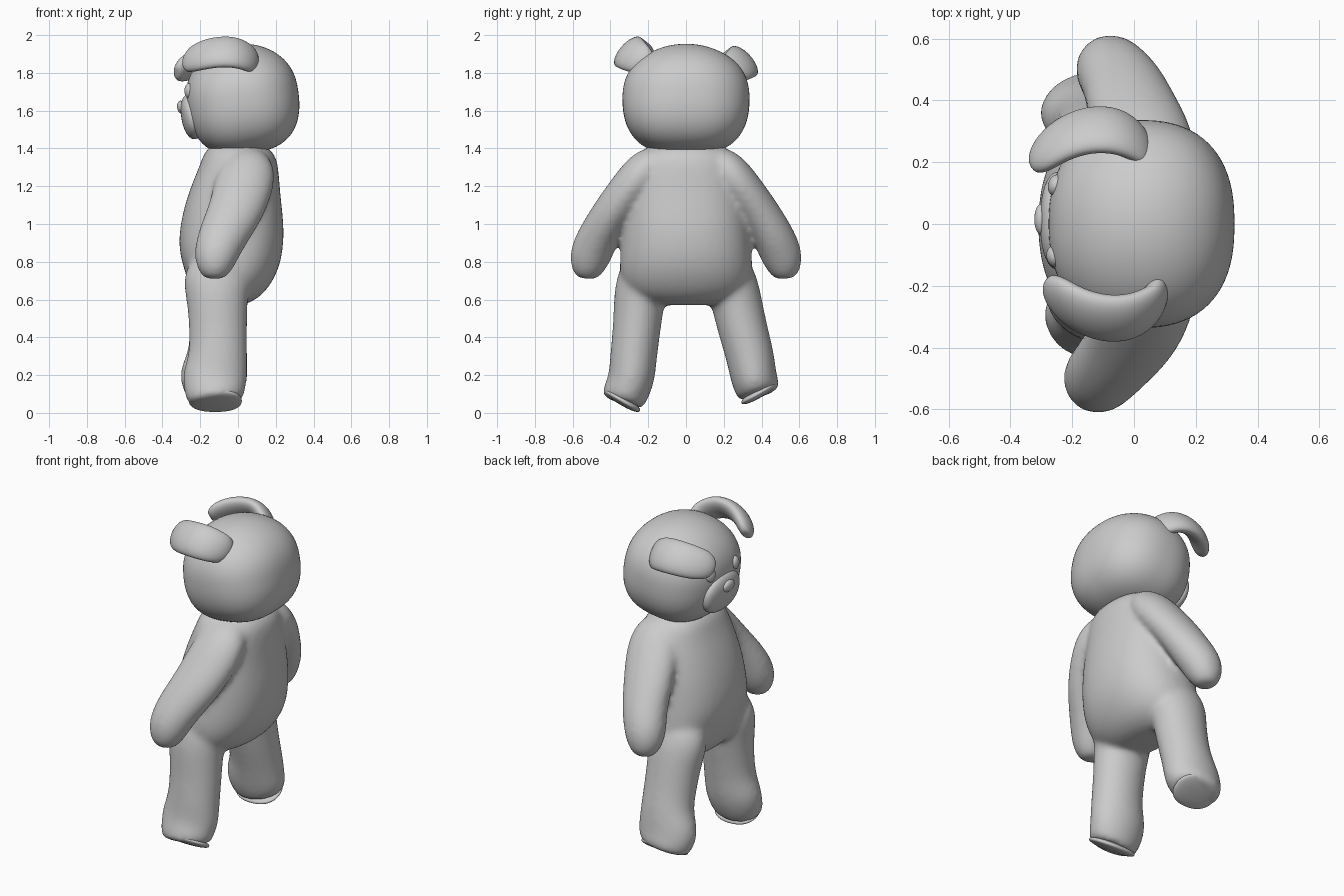
import bpy, bmesh, math
from mathutils import Vector, Matrix

if "Cube" in bpy.data.objects:
    bpy.data.objects.remove(bpy.data.objects["Cube"])

grey = bpy.data.materials.new("plush grey")
grey.use_nodes = True
colour = (0.6, 0.6, 0.6, 1)
grey.diffuse_color = colour
grey.node_tree.nodes["Principled BSDF"].inputs["Base Color"].default_value = colour


def finish(name, bm, subdiv=0):
    bmesh.ops.recalc_face_normals(bm, faces=bm.faces)
    mesh = bpy.data.meshes.new(name)
    bm.to_mesh(mesh)
    bm.free()
    mesh.materials.append(grey)
    mesh.shade_smooth()
    ob = bpy.data.objects.new(name, mesh)
    bpy.context.collection.objects.link(ob)
    if subdiv:
        ob.modifiers.new("Subdivision", "SUBSURF").levels = subdiv
        ob.modifiers["Subdivision"].render_levels = subdiv
    return ob


def loft(bm, rings, wide, sides=14, box=1.0):
    """Closed tube through (x, y, z, half width, half depth) rings; box below 1 squares it."""
    centres = [Vector(r[:3]) for r in rings]
    loops = []

    def shape(c):
        return math.copysign(abs(c) ** box, c)

    for i, (c, r) in enumerate(zip(centres, rings)):
        along = centres[min(i + 1, len(rings) - 1)] - centres[max(i - 1, 0)]
        v = along.cross(Vector(wide)).normalized()
        u = v.cross(along).normalized()
        loops.append([bm.verts.new(c + u * r[3] * shape(math.cos(t)) + v * r[4] * shape(math.sin(t)))
                      for t in (math.tau * k / sides for k in range(sides))])
    for a, b in zip(loops, loops[1:]):
        for k in range(sides):
            j = (k + 1) % sides
            bm.faces.new((a[k], a[j], b[j], b[k]))
    for loop, c in ((loops[0], centres[0]), (loops[-1], centres[-1])):
        tip = bm.verts.new(c)
        for k in range(sides):
            bm.faces.new((loop[k], loop[(k + 1) % sides], tip))


def blob(name, centre, size, power=2.0, tilt=0.0, turn=0.0, jowl=0.0):
    """Rounded ellipsoid; a higher power makes it boxier, jowl adds to that low down."""
    bm = bmesh.new()
    bmesh.ops.create_icosphere(bm, subdivisions=5, radius=1)
    for v in bm.verts:
        p = power - jowl * v.co.z
        v.co /= sum(abs(c) ** p for c in v.co) ** (1 / p)
        v.co = Vector(a * b for a, b in zip(v.co, size))
    spin = Matrix.Rotation(turn, 4, "Z") @ Matrix.Rotation(tilt, 4, "Y")
    bm.transform(Matrix.Translation(centre) @ spin)
    return finish(name, bm)


# Torso, arms and legs, fused into one soft skin
body = bmesh.new()
loft(body, [(-.11, 0, .57, .08, .17), (-.11, 0, .61, .15, .28), (-.075, 0, .69, .225, .35),
            (-.045, 0, .8, .272, .358), (-.035, 0, .92, .283, .345), (-.025, 0, 1.05, .27, .335),
            (-.01, 0, 1.18, .24, .315), (.01, 0, 1.3, .21, .29), (.015, 0, 1.39, .19, .25),
            (.02, 0, 1.44, .1, .14)],
     (1, 0, 0), 20, .88)
for side, hand_x in ((-1, -.115), (1, -.075)):
    loft(body, [(.07, side * .13, 1.38, .07, .05), (.06, side * .2, 1.31, .15, .11),
                (.03, side * .29, 1.2, .165, .11), (-.01, side * .385, 1.07, .152, .108),
                (hand_x + .04, side * .457, .95, .137, .112), (hand_x, side * .502, .85, .125, .117),
                (hand_x - .01, side * .522, .775, .105, .1), (hand_x - .01, side * .53, .71, .06, .06)],
         (1, 0, 0))
loft(body, [(-.11, -.2, .84, .12, .1), (-.115, -.23, .72, .19, .14), (-.11, -.248, .6, .165, .14),
            (-.105, -.26, .45, .158, .13), (-.105, -.278, .3, .158, .128), (-.122, -.285, .2, .178, .127),
            (-.125, -.307, .13, .17, .125), (-.122, -.334, .075, .155, .12), (-.12, -.34, .055, .14, .11)],
     (1, 0, 0))
loft(body, [(-.11, .2, .84, .12, .1), (-.115, .235, .72, .19, .14), (-.11, .265, .6, .165, .14),
            (-.105, .298, .45, .158, .135), (-.105, .335, .32, .158, .132), (-.125, .352, .225, .185, .128),
            (-.13, .366, .16, .182, .125), (-.128, .385, .115, .16, .12), (-.125, .391, .095, .14, .11)],
     (1, 0, 0))
skin = finish("body", body, 2)
remesh = skin.modifiers.new("Fuse", "REMESH")
remesh.mode = "VOXEL"
remesh.voxel_size = .015
remesh.use_smooth_shade = True
soften = skin.modifiers.new("Soften", "SMOOTH")
soften.factor = .5
soften.iterations = 14

# Sole pads
for name, centre, lean in (("right_sole", (-.12, -.336, .064), -.53), ("left_sole", (-.125, .386, .104), .52)):
    pad = blob(name, (0, 0, 0), (.14, .106, .024), 2.3)
    pad.data.transform(Matrix.Translation(centre) @ Matrix.Rotation(lean, 4, "X"))

# Head and face
blob("head", (.024, 0, 1.662), (.298, .336, .291), 2.35, -.14, jowl=.3)
blob("muzzle", (-.245, .01, 1.568), (.055, .158, .12), 2.2, -.17)
blob("nose", (-.3, .015, 1.618), (.022, .05, .035), 2, -.15)
blob("right_eye", (-.258, -.105, 1.705), (.025, .035, .04), 2, 0, .2)
blob("left_eye", (-.253, .125, 1.71), (.025, .035, .04), 2, 0, -.2)

# Floppy ears, curling in at both ends
for name, side, shift, drop in (("right_ear", -1, 0, 0), ("left_ear", 1, -.045, .05)):
    bm = bmesh.new()
    path = [(-.28, .19, 1.85, .045, .025), (-.255, .22, 1.87, .085, .042), (-.19, .275, 1.895, .1, .048),
            (-.1, .308, 1.913, .105, .05), (-.01, .305, 1.91, .105, .05), (.055, .265, 1.883, .095, .045),
            (.08, .215, 1.867, .075, .04), (.075, .175, 1.862, .04, .025)]
    loft(bm, [(x + shift, side * y, z - drop, a, b) for x, y, z, a, b in path],
         (0, -side * .13, .14))
    finish(name, bm, 2)
